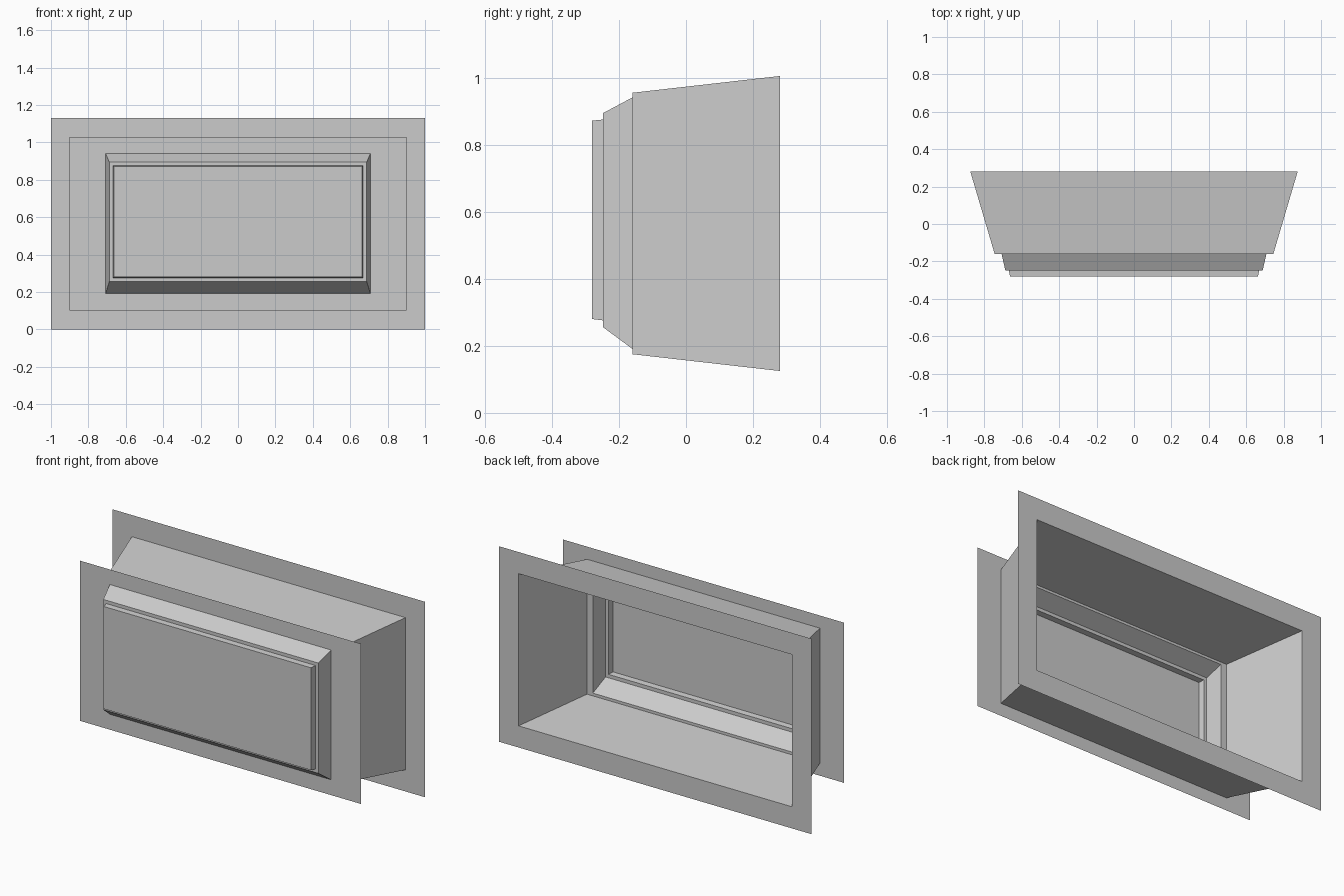
import bpy, bmesh

if "Cube" in bpy.data.objects:
    bpy.data.objects.remove(bpy.data.objects["Cube"])


def shell(name, rings, cap=False):
    """Skin rectangular rings (half width, z low, z high, y); optionally close the last."""
    bm = bmesh.new()
    loops = []
    for hx, z0, z1, y in rings:
        corners = ((-hx, z0), (hx, z0), (hx, z1), (-hx, z1))
        loops.append([bm.verts.new((x, y, z)) for x, z in corners])
    for a, b in zip(loops, loops[1:]):
        for i in range(4):
            j = (i + 1) % 4
            bm.faces.new((a[i], a[j], b[j], b[i]))
    if cap:
        bm.faces.new(loops[-1])
    mesh = bpy.data.meshes.new(name)
    bm.to_mesh(mesh)
    bm.free()
    obj = bpy.data.objects.new(name, mesh)
    bpy.context.collection.objects.link(obj)
    return obj


# Inner wall surround with the tapered opening lining
shell("inner_wall_and_reveal", [
    (1.0, 0.0, 1.13, 0.28),
    (0.875, 0.125, 1.005, 0.28),
    (0.745, 0.175, 0.955, -0.16),
])

# Outer wall surround, sloped frame and narrow front lip
shell("outer_wall_and_frame", [
    (0.90, 0.102, 1.028, -0.16),
    (0.708, 0.191, 0.941, -0.16),
    (0.688, 0.256, 0.894, -0.248),
    (0.669, 0.276, 0.875, -0.248),
])

# Shallow raised window pane, open at the back
shell("window_pane", [
    (0.669, 0.276, 0.875, -0.248),
    (0.663, 0.280, 0.872, -0.28),
], cap=True)
